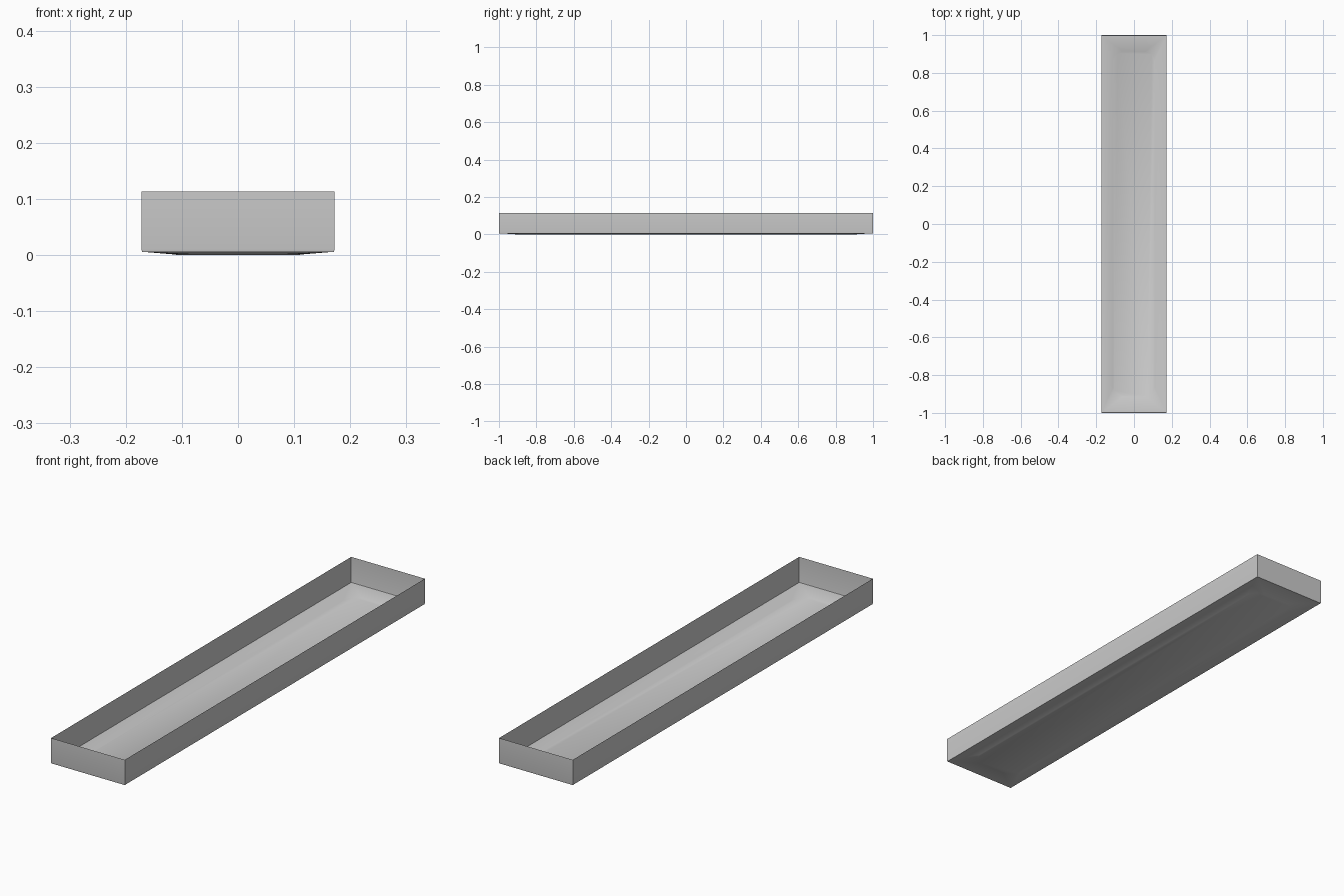
import bpy, bmesh, math

if "Cube" in bpy.data.objects:
    bpy.data.objects.remove(bpy.data.objects["Cube"])

SEG = 8  # segments per rounded corner


def ring(bm, hx, hy, z, r):
    """Rounded rectangle of vertices, counter-clockwise from above."""
    verts = []
    for k, (sx, sy) in enumerate(((1, 1), (-1, 1), (-1, -1), (1, -1))):
        for i in range(SEG + 1):
            a = math.radians(90 * (k + i / SEG))
            verts.append(bm.verts.new((sx * (hx - r) + r * math.cos(a),
                                       sy * (hy - r) + r * math.sin(a), z)))
    return verts


# Thin open tray: wall rim, wall foot, small lip, sloped border, sunken panel
profile = [
    (0.172, 1.000, 0.113, 0.0),
    (0.172, 1.000, 0.011, 0.0),
    (0.171, 0.999, 0.006, 0.0),
    (0.111, 0.914, 0.001, 0.05),
    (0.109, 0.912, 0.000, 0.05),
]

bm = bmesh.new()
rings = [ring(bm, *p) for p in profile]
for upper, lower in zip(rings, rings[1:]):
    n = len(upper)
    for i in range(n):
        j = (i + 1) % n
        bm.faces.new((upper[i], lower[i], lower[j], upper[j]))

# Flat floor panel
bm.faces.new(reversed(rings[-1]))

# Merge the square corners into single points
bmesh.ops.remove_doubles(bm, verts=bm.verts, dist=1e-5)

mesh = bpy.data.meshes.new("tray")
bm.to_mesh(mesh)
bm.free()
tray = bpy.data.objects.new("tray", mesh)
bpy.context.collection.objects.link(tray)

bpy.context.view_layer.objects.active = tray
tray.select_set(True)
bpy.ops.object.shade_smooth_by_angle(angle=math.radians(30))
